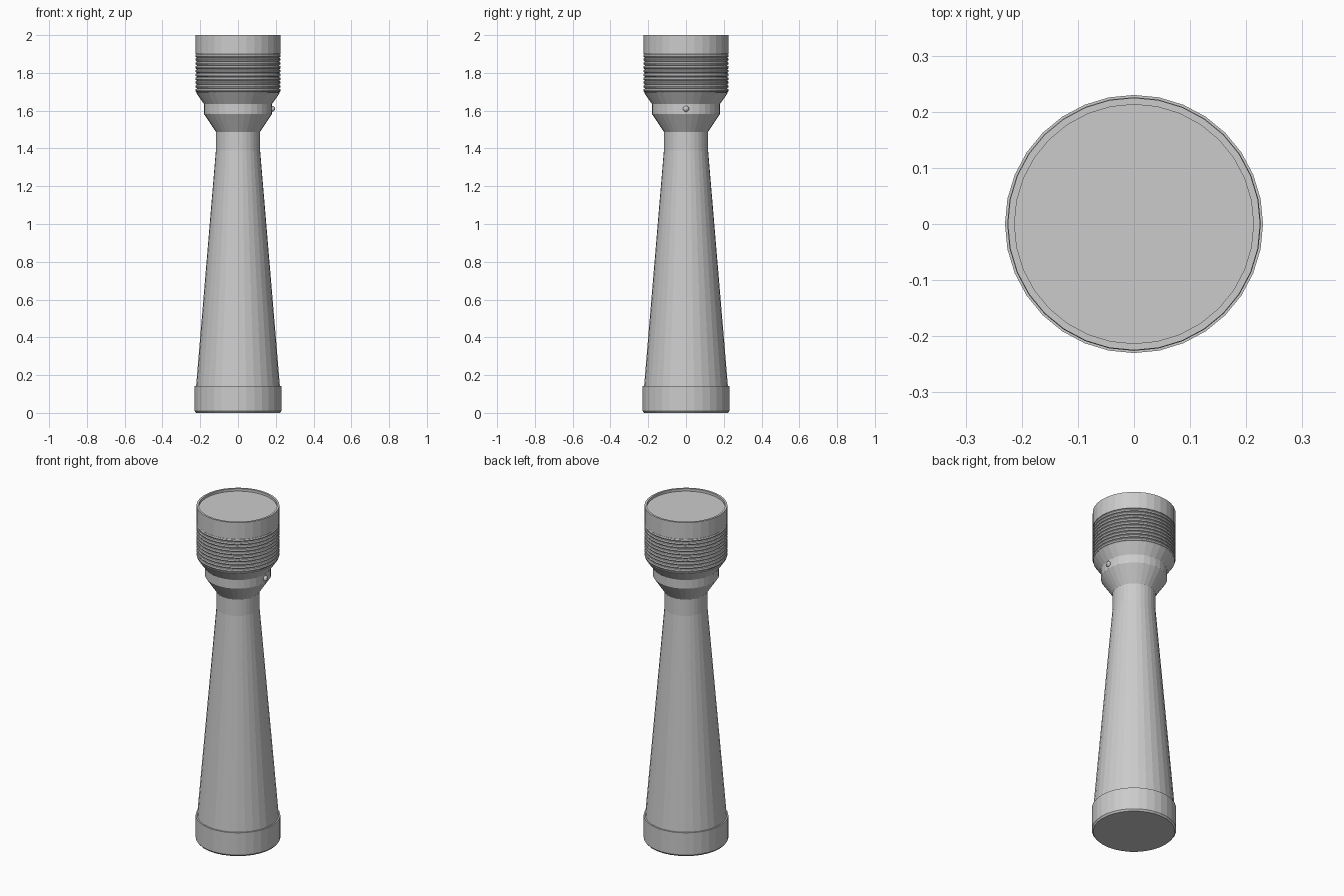
import bpy, bmesh, math

if "Cube" in bpy.data.objects:
    bpy.data.objects.remove(bpy.data.objects["Cube"])

SEG = 32

def lathe(name, profile):
    """Spin (radius, z) points about z; radius 0 closes the end to a pole."""
    bm = bmesh.new()
    rings = []
    for r, z in profile:
        rings.append([bm.verts.new((r * math.cos(2 * math.pi * i / SEG),
                                    r * math.sin(2 * math.pi * i / SEG), z))
                      for i in range(SEG)])
    for a, b in zip(rings, rings[1:]):
        for i in range(SEG):
            j = (i + 1) % SEG
            bm.faces.new((a[i], a[j], b[j], b[i]))
    bm.faces.new(rings[0][::-1])
    bm.faces.new(rings[-1])
    mesh = bpy.data.meshes.new(name)
    bm.to_mesh(mesh)
    bm.free()
    obj = bpy.data.objects.new(name, mesh)
    bpy.context.collection.objects.link(obj)
    return obj

# End cap with a small bottom chamfer
lathe("end_cap", [(0.222, 0), (0.23, 0.01), (0.23, 0.143), (0.22, 0.143)])

# Tapered handle and straight neck
lathe("handle", [(0.222, 0.14), (0.117, 1.39), (0.117, 1.49)])

# Flared collar that carries the button
lathe("collar", [(0.117, 1.488), (0.18, 1.583), (0.18, 1.635), (0.222, 1.695)])

# Grip core and its rounded ridges
lathe("grip_core", [(0.216, 1.693), (0.216, 1.90)])
RIDGES = 10
for i in range(RIDGES):
    bpy.ops.mesh.primitive_torus_add(major_segments=SEG, minor_segments=8,
                                     major_radius=0.216, minor_radius=0.01,
                                     location=(0, 0, 1.708 + 0.0203 * i))
    bpy.context.object.name = f"grip_ridge_{i + 1}"

# Head rim with the recessed lens
lathe("head_rim", [(0.225, 1.90), (0.225, 2.0), (0.213, 2.0), (0.213, 1.985)])

# Small push button on the right side
bpy.ops.mesh.primitive_uv_sphere_add(segments=12, ring_count=8, radius=0.016,
                                     location=(0.18, 0, 1.61))
bpy.context.object.name = "button"
